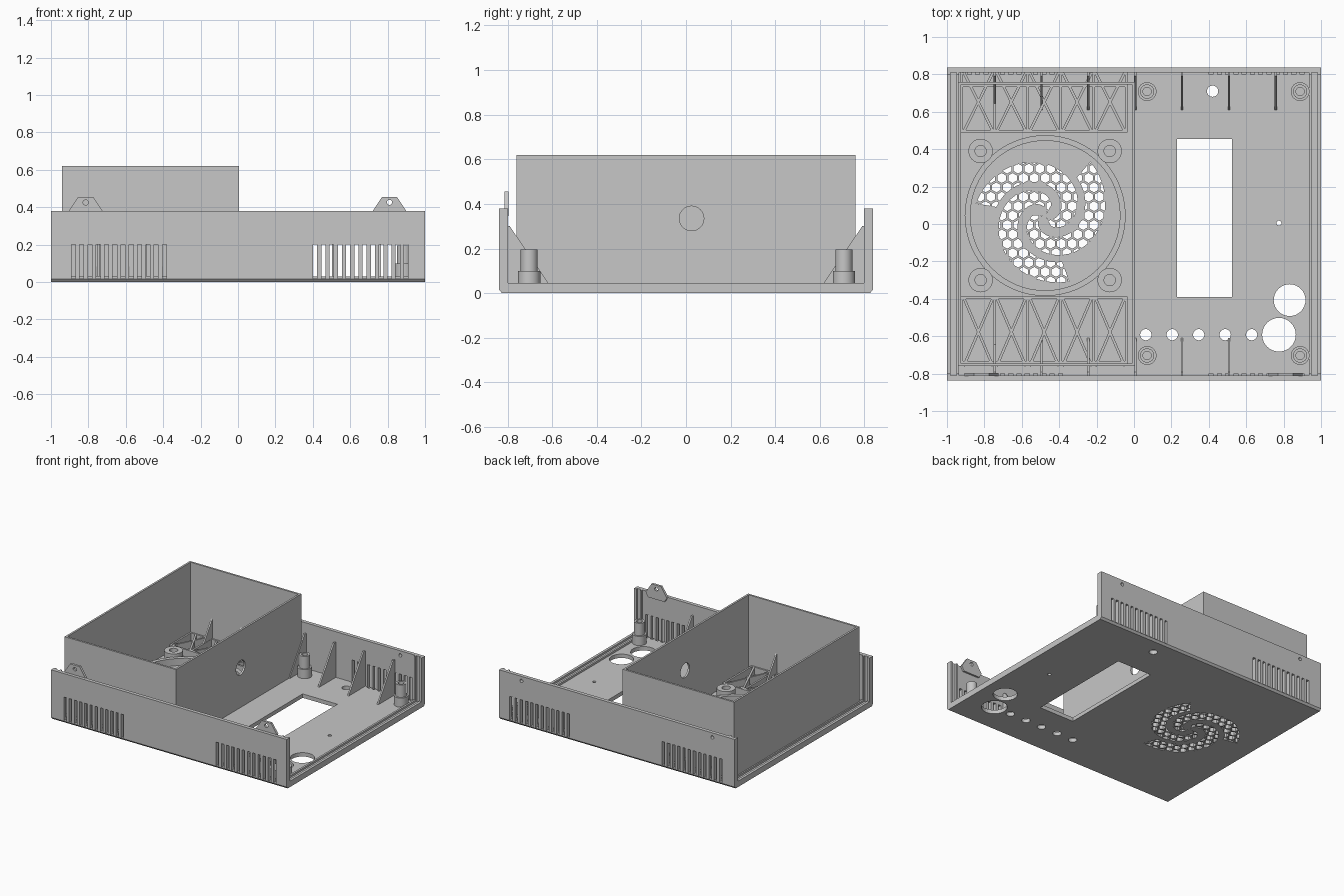
import bpy, bmesh, math
from mathutils import Vector

if "Cube" in bpy.data.objects:
    bpy.data.objects.remove(bpy.data.objects["Cube"], do_unlink=True)

grey = bpy.data.materials.new("light grey plastic")
grey.use_nodes = True
GREY = (0.57, 0.57, 0.57, 1)
grey.diffuse_color = GREY
grey.node_tree.nodes["Principled BSDF"].inputs["Base Color"].default_value = GREY

FLOOR, TOP, RIB = 0.03, 0.38, 0.085
FAN = Vector((-0.475, 0.045))


def prism(bm, pts, lo, hi, axis="z"):
    """Extrude a 2D outline along an axis."""
    place = {"x": lambda a, b, h: (h, a, b),
             "y": lambda a, b, h: (a, h, b),
             "z": lambda a, b, h: (a, b, h)}[axis]
    ends = [[bm.verts.new(place(a, b, h)) for a, b in pts] for h in (lo, hi)]
    bm.faces.new(ends[0])
    bm.faces.new(ends[1][::-1])
    for i in range(len(pts)):
        j = (i + 1) % len(pts)
        bm.faces.new((ends[0][i], ends[1][i], ends[1][j], ends[0][j]))


def block(bm, x0, x1, y0, y1, z0, z1):
    prism(bm, [(x0, y0), (x1, y0), (x1, y1), (x0, y1)], z0, z1)


def circle(x, y, r, n=32, turn=0.0):
    return [(x + r * math.cos(math.tau * i / n + turn),
             y + r * math.sin(math.tau * i / n + turn)) for i in range(n)]


def lathe(bm, x, y, profile, n=32):
    """Revolve a closed (radius, height) outline about a vertical axis."""
    rings = [[bm.verts.new((px, py, z)) for px, py in circle(x, y, r, n)]
             for r, z in profile]
    for k, ring in enumerate(rings):
        nxt = rings[(k + 1) % len(rings)]
        for i in range(n):
            j = (i + 1) % n
            bm.faces.new((ring[i], ring[j], nxt[j], nxt[i]))


def bar(bm, a, b, width, z0, z1):
    """Straight rib between two floor points."""
    a, b = Vector(a), Vector(b)
    side = (b - a).normalized().orthogonal() * width / 2
    prism(bm, [a - side, b - side, b + side, a + side], z0, z1)


def finish(name, bm, smooth=False):
    bmesh.ops.recalc_face_normals(bm, faces=bm.faces)
    mesh = bpy.data.meshes.new(name)
    bm.to_mesh(mesh)
    bm.free()
    mesh.materials.append(grey)
    obj = bpy.data.objects.new(name, mesh)
    bpy.context.collection.objects.link(obj)
    if smooth:
        activate(obj)
        bpy.ops.object.shade_smooth_by_angle(angle=math.radians(30))
    return obj


def activate(obj):
    bpy.ops.object.select_all(action="DESELECT")
    obj.select_set(True)
    bpy.context.view_layer.objects.active = obj


def boolean(obj, cutter, operation="DIFFERENCE"):
    mod = obj.modifiers.new("cut", "BOOLEAN")
    mod.object, mod.operation, mod.solver = cutter, operation, "EXACT"
    activate(obj)
    bpy.ops.object.modifier_apply(modifier=mod.name)
    bpy.data.objects.remove(cutter, do_unlink=True)


# Tray: floor with front and back walls, chamfered along the bottom
half = [(0.825, 0), (0.838, 0.015), (0.838, TOP), (0.81, TOP), (0.81, FLOOR)]
bm = bmesh.new()
prism(bm, half + [(-y, z) for y, z in reversed(half)], -1, 1, "x")
tray = finish("tray", bm)

# Floor openings: display window, button, knob and screw holes
bm = bmesh.new()
block(bm, 0.23, 0.525, -0.39, 0.455, -0.1, 0.1)
holes = [(0.063 + 0.1415 * i, -0.592, 0.03) for i in range(5)]
holes += [(0.832, -0.407, 0.085), (0.775, -0.592, 0.09),
          (0.42, 0.71, 0.03), (0.775, 0.005, 0.013)]
for x, y, r in holes:
    prism(bm, circle(x, y, r), -0.1, 0.1)
boolean(tray, finish("floor_cutter", bm))

# Wall openings: vent slots in both walls, screw holes in the back wall
bm = bmesh.new()
for start in (-0.88, 0.412):
    for i in range(12):
        x = start + 0.0442 * i
        for y in (-0.838, 0.838):
            block(bm, x - 0.011, x + 0.011, y - 0.04, y + 0.04, 0.018, 0.2)
for x in (-0.81, 0.81):
    prism(bm, circle(x, 0.345, 0.013, 16), 0.7, 0.9, "y")
boolean(tray, finish("wall_cutter", bm))

# Fan grille: honeycomb clipped to three spiral arms
arms = bmesh.new()
for k in range(3):
    inner, outer = [], []
    for i in range(33):
        t = i / 32
        ang = math.radians(170 - 230 * t + 120 * k)
        mid, w = 0.32 - 0.28 * t, 0.055 - 0.03 * t ** 3
        d = Vector((math.cos(ang), math.sin(ang)))
        inner.append(FAN + d * (mid - w))
        outer.append(FAN + d * (mid + w))
    prism(arms, inner + outer[::-1], -0.05, 0.08)
cells = bmesh.new()
for row in range(-8, 9):
    for col in range(-8, 9):
        p = Vector(((col + 0.5 * (row % 2)) * 0.058, row * 0.0502))
        if p.length < 0.42:
            prism(cells, circle(*(FAN + p), 0.0265, 6, math.pi / 6), -0.04, 0.07)
grille = finish("grille_cutter", cells)
boolean(grille, finish("arm_cutter", arms), "INTERSECT")
boolean(tray, grille)

# Side panel grooves along the floor edges and up the wall ends
bm = bmesh.new()
for s in (-1, 1):
    for a, b in ((0.935, 0.95), (0.98, 1.0)):
        x0, x1 = sorted((s * a, s * b))
        block(bm, x0, x1, -0.81, 0.81, FLOOR, 0.045)
        for y0, y1 in ((-0.81, -0.797), (0.797, 0.81)):
            block(bm, x0, x1, y0, y1, FLOOR, TOP)
finish("panel_rails", bm)

# Tall open box around the fan, with a cable hole in its inner wall
bm = bmesh.new()
block(bm, -0.94, 0.005, -0.76, 0.76, FLOOR, 0.62)
box = finish("fan_box", bm)
bm = bmesh.new()
block(bm, -0.925, -0.01, -0.745, 0.745, 0, 0.7)
boolean(box, finish("box_cutter", bm))
bm = bmesh.new()
prism(bm, circle(0.025, 0.335, 0.055), -0.1, 0.1, "x")
boolean(box, finish("cable_cutter", bm))

# Triangular wall gussets
bm = bmesh.new()
for i in range(7):
    x = -0.745 + 0.2505 * i
    for s in (-1, 1):
        if s < 0 and i == 6:
            continue
        prism(bm, [(s * 0.812, FLOOR), (s * 0.61, FLOOR), (s * 0.62, 0.05),
                   (s * 0.79, 0.3), (s * 0.812, 0.3)], x - 0.006, x + 0.006, "x")
finish("wall_gussets", bm)

# Stepped circuit board posts
bm = bmesh.new()
for x in (0.07, 0.888):
    for y in (-0.703, 0.708):
        lathe(bm, x, y, [(0.022, FLOOR), (0.05, FLOOR), (0.05, 0.1), (0.038, 0.1),
                         (0.038, 0.195), (0.022, 0.195)])
finish("board_posts", bm, True)

# Fan seat ring and its four screw posts
bm = bmesh.new()
lathe(bm, *FAN, [(0.4, FLOOR), (0.43, FLOOR), (0.43, RIB), (0.4, RIB)], 64)
for sx in (-1, 1):
    for sy in (-1, 1):
        lathe(bm, FAN.x + sx * 0.345, FAN.y + sy * 0.345,
              [(0.03, FLOOR), (0.065, FLOOR), (0.065, 0.11), (0.03, 0.11)])
finish("fan_mount", bm, True)

# Cross-braced floor ribs at both ends of the fan box
bm = bmesh.new()
for y0, y1 in ((0.495, 0.81), (-0.395, -0.76)):
    for y in (y0, math.copysign(0.74, y1)):
        bar(bm, (-0.925, y), (-0.035, y), 0.014, FLOOR, RIB)
    for i in range(6):
        x = -0.92 + 0.176 * i
        bar(bm, (x, y0), (x, y1), 0.014, FLOOR, RIB)
        if i < 5:
            bar(bm, (x + 0.01, y0), (x + 0.166, y1), 0.014, FLOOR, RIB - 0.002)
            bar(bm, (x + 0.166, y0), (x + 0.01, y1), 0.014, FLOOR, RIB - 0.002)
finish("floor_ribs", bm)

# Screw tabs standing above the front wall, wedged onto its inner face
for side, x in (("right", -0.815), ("left", 0.81)):
    bm = bmesh.new()
    prism(bm, [(x - 0.07, 0.345), (x + 0.07, 0.345), (x + 0.09, TOP), (x + 0.04, 0.455),
               (x - 0.04, 0.455), (x - 0.09, TOP)], -0.814, -0.796, "y")
    tab = finish(side + "_screw_tab", bm)
    bm = bmesh.new()
    prism(bm, circle(x, 0.425, 0.014, 16), -0.9, -0.7, "y")
    boolean(tab, finish("tab_cutter", bm))
